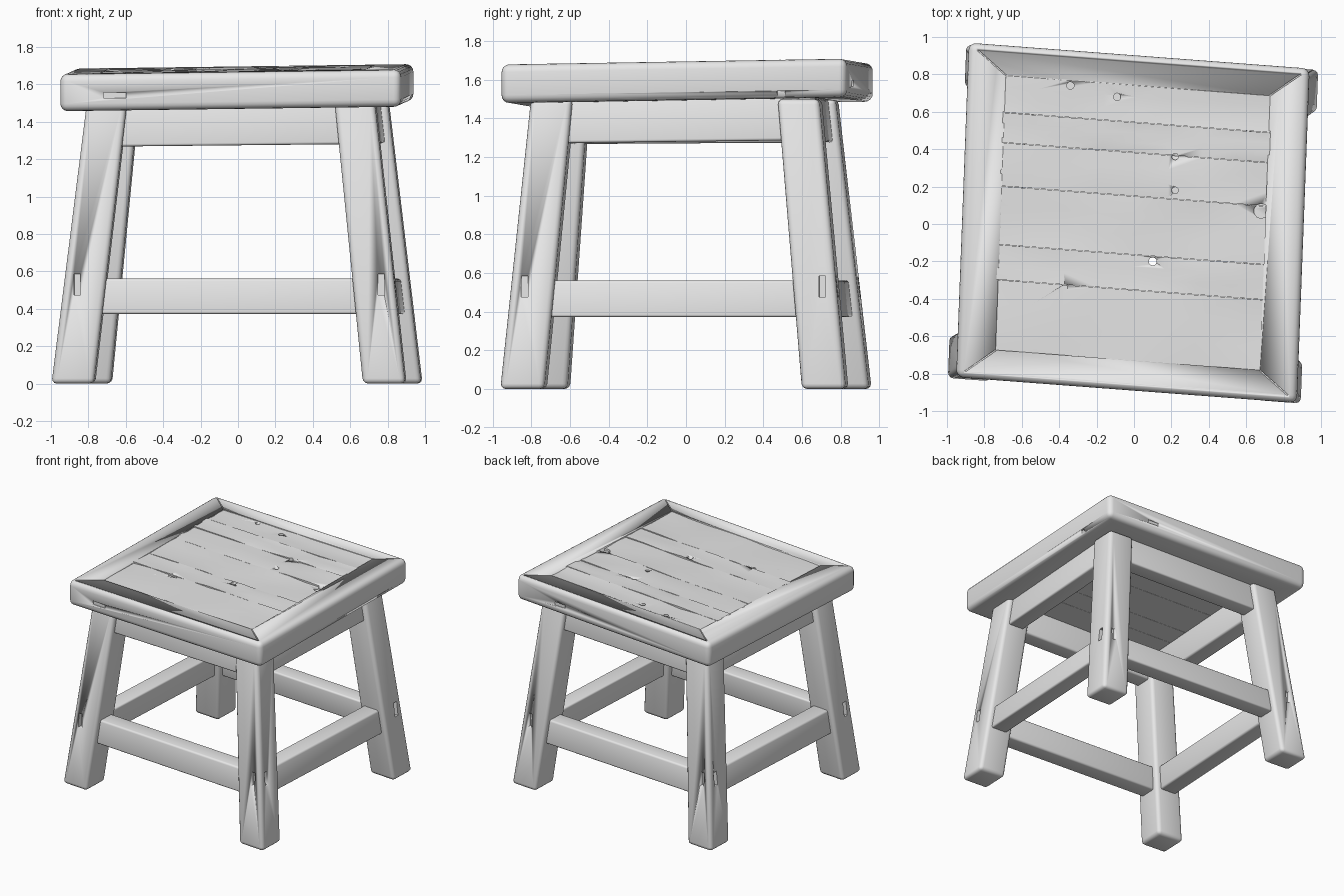
import bpy, bmesh, math, random
from mathutils import Vector, Matrix

if "Cube" in bpy.data.objects:
    bpy.data.objects.remove(bpy.data.objects["Cube"])

random.seed(4)
wood = bpy.data.materials.new("grey_wood")
wood.diffuse_color = (0.8, 0.8, 0.8, 1)
wood.use_nodes = True
wood.node_tree.nodes["Principled BSDF"].inputs["Base Color"].default_value = wood.diffuse_color
TURN = Matrix.Rotation(math.radians(-3.6), 4, 'Z')
U = Vector((0.997, -0.076, 0))
V = Vector((0.038, 0.999, 0))


def finish(name, bm, angle=40):
    bmesh.ops.recalc_face_normals(bm, faces=bm.faces)
    me = bpy.data.meshes.new(name)
    bm.to_mesh(me)
    bm.free()
    me.materials.append(wood)
    ob = bpy.data.objects.new(name, me)
    bpy.context.collection.objects.link(ob)
    bpy.ops.object.select_all(action='DESELECT')
    ob.select_set(True)
    bpy.context.view_layer.objects.active = ob
    bpy.ops.object.shade_smooth_by_angle(angle=math.radians(angle))
    return ob


def prism(name, low, high, bevel):
    """Closed block between two four-point loops, with rounded edges."""
    bm = bmesh.new()
    a = [bm.verts.new(p) for p in low]
    b = [bm.verts.new(p) for p in high]
    bm.faces.new(a[::-1])
    bm.faces.new(b)
    for i in range(4):
        j = (i + 1) % 4
        bm.faces.new((a[i], a[j], b[j], b[i]))
    bmesh.ops.bevel(bm, geom=bm.edges[:], offset=bevel, segments=3,
                    profile=0.5, affect='EDGES')
    return finish(name, bm)


def add_box(bm, pos, size, turn=0):
    m = Matrix.Translation(pos) @ TURN @ Matrix.Rotation(turn, 4, 'Z')
    bmesh.ops.create_cube(bm, size=1, matrix=m @ Matrix.Diagonal((*size, 1)))


def cut(target, bm):
    cutter = finish(target.name + "_cutter", bm)
    cutter.hide_render = True
    cutter.display_type = 'WIRE'
    mod = target.modifiers.new("cut", 'BOOLEAN')
    mod.operation = 'DIFFERENCE'
    mod.solver = 'EXACT'
    mod.object = cutter


def seat_point(u, v, z):
    """Slightly skewed and tilted seat plane; u and v run from -1 to 1."""
    return Vector((-0.006 + 0.911 * u + 0.034 * v,
                   0.006 - 0.069 * u + 0.894 * v,
                   z + 0.012 * u + 0.015 * v))


# splayed legs: foot centre and top centre
LEGS = {
    "front_left": ((-0.88, -0.72), (-0.70, -0.61), -1, -1),
    "front_right": ((0.785, -0.84), (0.63, -0.69), 1, -1),
    "back_right": ((0.87, 0.72), (0.70, 0.59), 1, 1),
    "back_left": ((-0.79, 0.84), (-0.64, 0.675), -1, 1),
}


def leg_centre(name, z):
    foot, top = LEGS[name][:2]
    p = Vector(foot).lerp(Vector(top), z / 1.48)
    return Vector((p.x, p.y, z))


SQUARE = ((-1, -1), (1, -1), (1, 1), (-1, 1))
for name, (foot, top, sx, sy) in LEGS.items():
    loops = []
    for z in (0.0, 1.5):
        h = 0.114 if z == 0 else 0.108
        loops.append([leg_centre(name, z) + U * a * h + V * b * h for a, b in SQUARE])
    leg = prism(name + "_leg", loops[0], loops[1], 0.028)
    # worn joint slots on the two outer faces
    bm = bmesh.new()
    c = leg_centre(name, 0.53)
    add_box(bm, c + U * 0.04 * sx + V * 0.11 * sy, (0.035, 0.06, 0.11))
    add_box(bm, c + U * 0.11 * sx + V * 0.04 * sy, (0.06, 0.035, 0.11))
    cut(leg, bm)

# aprons and stretchers between neighbouring legs
names = list(LEGS)
sides = ("front", "right", "back", "left")
for i, side in enumerate(sides):
    a, b = names[i], names[(i + 1) % 4]
    across = V if side in ("front", "back") else U
    for part, z0, z1, half in (("apron", 1.275, 1.50, 0.068),
                               ("stretcher", 0.372, 0.562, 0.07)):
        lift = {"front": (-0.008, 0.006), "right": (-0.004, 0.012),
                "back": (0.012, 0), "left": (0, -0.008)}[side]
        if part == "stretcher":
            lift = (0, 0)
        loops = []
        for z in (z0, z1):
            pa = leg_centre(a, z) + Vector((0, 0, lift[0]))
            pb = leg_centre(b, z) + Vector((0, 0, lift[1]))
            o = across * half
            loops.append([pa - o, pb - o, pb + o, pa + o])
        prism(side + "_" + part, loops[0], loops[1], 0.014)

# seat frame: square ring with rounded outer edges
IU, IV = 0.775, 0.82
BOTTOM, TOP = 1.483, 1.682
bm = bmesh.new()
rings = {}
for key, su, sv, z in (("ob", 1, 1, BOTTOM), ("ot", 1, 1, TOP),
                       ("it", IU, IV, TOP), ("ib", IU, IV, BOTTOM)):
    rings[key] = [bm.verts.new(seat_point(a * su, b * sv, z)) for a, b in SQUARE]
order = ("ob", "ot", "it", "ib", "ob")
for k0, k1 in zip(order, order[1:]):
    for i in range(4):
        j = (i + 1) % 4
        bm.faces.new((rings[k0][i], rings[k0][j], rings[k1][j], rings[k1][i]))
outer = set(rings["ob"] + rings["ot"])
edges = [e for e in bm.edges if all(v in outer for v in e.verts)]
bmesh.ops.bevel(bm, geom=edges, offset=0.04, segments=4, profile=0.5, affect='EDGES')
frame = finish("seat_frame", bm)

# fine mitre seams and a few gouges in the frame
bm = bmesh.new()
for a, b in SQUARE:
    p = seat_point(a * 0.86, b * 0.89, TOP)
    d = seat_point(a, b, 0) - seat_point(a * IU, b * IV, 0)
    add_box(bm, p, (0.2, 0.007, 0.016), math.atan2(d.y, d.x) + math.radians(3.6))
add_box(bm, seat_point(-0.68, -1, 1.566), (0.12, 0.02, 0.03))
add_box(bm, seat_point(1, 0.62, 1.50), (0.03, 0.04, 0.04))
add_box(bm, seat_point(0.55, 1, 1.56), (0.10, 0.02, 0.03))
cut(frame, bm)

# worn seat boards, laid side to side with uneven tops
SEAMS = (-0.83, -0.40, -0.19, 0.16, 0.42, 0.60, 0.83)
boards = bmesh.new()
for v0, v1 in zip(SEAMS, SEAMS[1:]):
    nx, ny = 8, 3
    drop = random.uniform(-0.004, 0.003)
    top, low = [], []
    for i in range(nx + 1):
        for j in range(ny + 1):
            u = -0.785 + 1.57 * i / nx
            v = v0 + 0.001 + (v1 - v0 - 0.002) * j / ny
            wear = random.uniform(-0.008, 0.004)
            top.append(boards.verts.new(seat_point(u, v, TOP - 0.002 + drop + wear)))
            low.append(boards.verts.new(seat_point(u, v, BOTTOM + 0.004)))
    n = ny + 1
    for i in range(nx):
        for j in range(ny):
            q = (i * n + j, (i + 1) * n + j, (i + 1) * n + j + 1, i * n + j + 1)
            boards.faces.new([top[k] for k in q])
            boards.faces.new([low[k] for k in reversed(q)])
    rim = ([i * n for i in range(nx + 1)] + [nx * n + j for j in range(1, n)]
           + [i * n + ny for i in range(nx - 1, -1, -1)] + list(range(ny - 1, 0, -1)))
    for k0, k1 in zip(rim, rim[1:] + rim[:1]):
        boards.faces.new((low[k0], low[k1], top[k1], top[k0]))
panel = finish("seat_boards", boards, 30)

# knot holes; one goes right through
bm = bmesh.new()
for x, y, r, depth in ((0.10, -0.20, 0.022, 0.6), (-0.34, 0.74, 0.02, 0.06),
                       (-0.09, 0.68, 0.02, 0.06), (0.22, 0.36, 0.018, 0.06),
                       (0.22, 0.18, 0.018, 0.06), (0.68, 0.07, 0.04, 0.04),
                       (-0.37, -0.34, 0.016, 0.05)):
    bmesh.ops.create_cone(bm, cap_ends=True, segments=10, radius1=r, radius2=r,
                          depth=depth, matrix=Matrix.Translation((x, y, TOP)))
cut(panel, bm)
